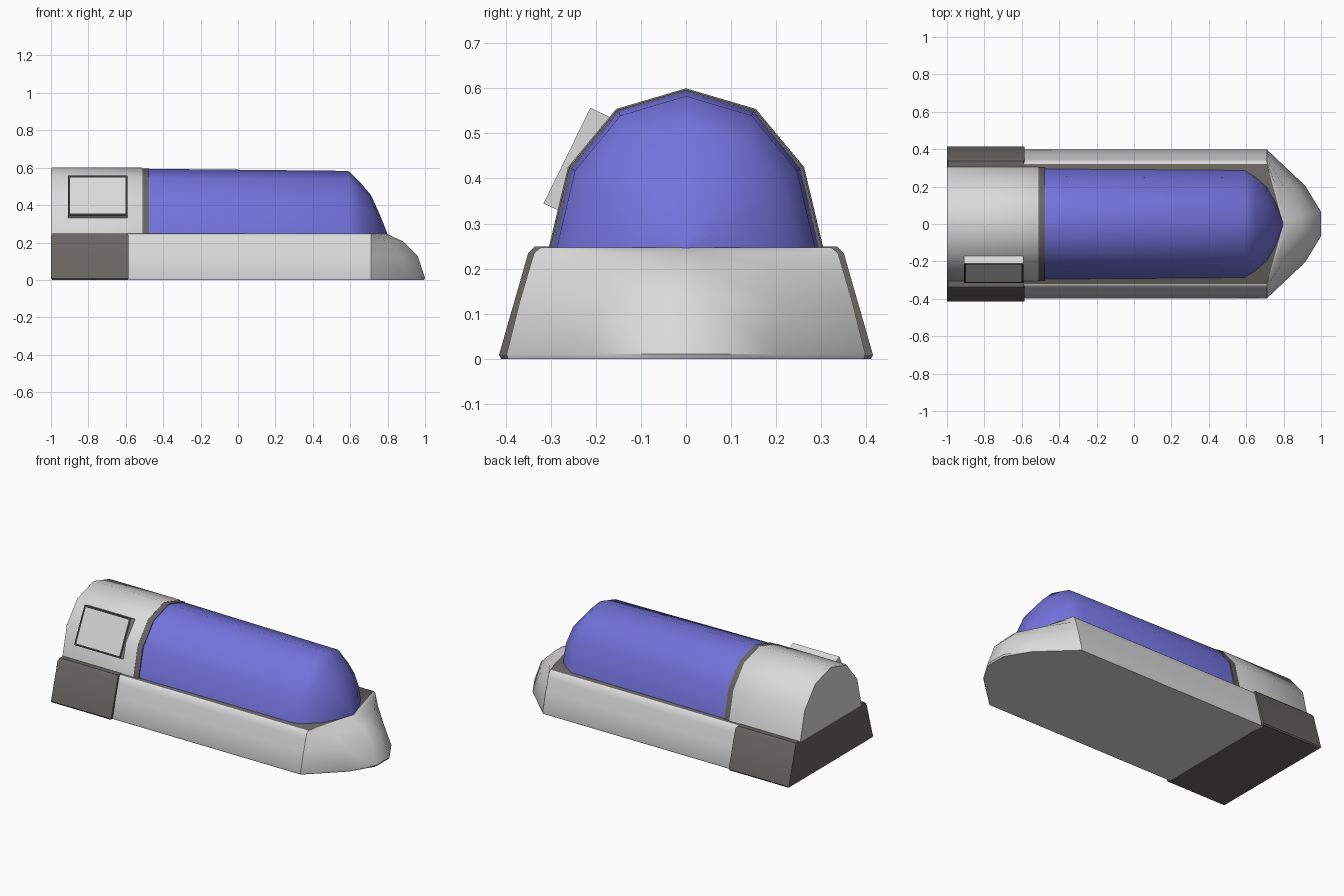
import bpy, bmesh, math
from mathutils import Vector

if "Cube" in bpy.data.objects:
    bpy.data.objects.remove(bpy.data.objects["Cube"])


def mat(name, rgb):
    m = bpy.data.materials.new(name)
    m.diffuse_color = (*rgb, 1)
    m.use_nodes = True
    m.node_tree.nodes["Principled BSDF"].inputs["Base Color"].default_value = m.diffuse_color
    return m


LIGHT = mat("light grey", (0.70, 0.70, 0.70))
DARK = mat("warm dark grey", (0.14, 0.13, 0.12))
BLUE = mat("canopy blue", (0.175, 0.17, 0.72))
BLACK = mat("frame black", (0.035, 0.037, 0.036))


def loft(name, rings, mats, angle, rule=None):
    """Skin a list of equal-length closed rings and cap both ends."""
    bm = bmesh.new()
    vs = [[bm.verts.new(p) for p in r] for r in rings]
    n = len(rings[0])
    for a, b in zip(vs, vs[1:]):
        for i in range(n):
            j = (i + 1) % n
            bm.faces.new((a[i], a[j], b[j], b[i]))
    bm.faces.new(vs[0])
    bm.faces.new(vs[-1])
    bmesh.ops.remove_doubles(bm, verts=bm.verts, dist=1e-5)
    bmesh.ops.recalc_face_normals(bm, faces=bm.faces)
    if rule:
        for f in bm.faces:
            f.material_index = rule(f)
    return finish(name, bm, mats, angle)


def finish(name, bm, mats, angle):
    me = bpy.data.meshes.new(name)
    bm.to_mesh(me)
    bm.free()
    for m in mats:
        me.materials.append(m)
    ob = bpy.data.objects.new(name, me)
    bpy.context.collection.objects.link(ob)
    bpy.ops.object.select_all(action='DESELECT')
    ob.select_set(True)
    bpy.context.view_layer.objects.active = ob
    bpy.ops.object.shade_smooth_by_angle(angle=math.radians(angle))
    return ob


# Hull: horizontal outlines stacked upward, pointed nose, dark deck on top
def hull_ring(z, w, shoulder, mid, tip):
    half = [(-0.60, w), (shoulder, w), mid, tip]
    pts = half + [(x, -y) for x, y in reversed(half)]
    return [(x, y, z) for x, y in pts]


hull_levels = [
    (0.0, 0.395, 0.71, (0.91, 0.205), (0.995, 0.065)),
    (0.01, 0.398, 0.71, (0.915, 0.205), (1.0, 0.065)),
    (0.13, 0.368, 0.71, (0.87, 0.195), (0.96, 0.055)),
    (0.205, 0.346, 0.71, (0.81, 0.185), (0.885, 0.04)),
    (0.235, 0.337, 0.71, (0.77, 0.17), (0.82, 0.025)),
    (0.247, 0.322, 0.71, (0.755, 0.16), (0.795, 0.01)),
]
loft("hull", [hull_ring(*l) for l in hull_levels], [LIGHT, DARK], 40,
     lambda f: 1 if f.normal.z > 0.98 and f.calc_center_median().z > 0.24 else 0)

# Rear engine block
loft("rear_block",
     [[(x, y, z) for x, y in ((-1 + b, -w), (-0.585 - b, -w), (-0.585 - b, w), (-1 + b, w))]
      for z, w, b in ((0, .41, .005), (.008, .415, 0), (.235, .35, 0), (.249, .336, .006))],
     [DARK], 30)

# Faceted arch section shared by cabin, collar and canopy
ARCH = [(0.305, 0.0), (0.262, 0.178), (0.155, 0.305), (0.0, 0.35)]
ARCH += [(-y, z) for y, z in reversed(ARCH[:-1])]


def arch(x, width, height):
    return [(x, y * width / 0.305, 0.245 + z * height / 0.35) for y, z in ARCH]


loft("rear_cabin", [arch(-1, .302, .35), arch(-.995, .305, .355), arch(-.515, .305, .355),
                    arch(-.51, .303, .353)], [LIGHT], 45)
loft("canopy_collar", [arch(-.52, .302, .352), arch(-.475, .302, .352)], [DARK], 45)
loft("canopy", [arch(-.48, .295, .349), arch(.59, .287, .338), arch(.65, .25, .28),
                arch(.71, .197, .21), arch(.76, .11, .10), arch(.797, .008, .008)],
     [BLUE], 50)

# Side hatch box on the front of the cabin, with a thin dark frame on its face
top, low = Vector((0, -0.212, 0.557)), Vector((0, -0.316, 0.345))
inward = Vector((0, 0.9, -0.44)) * 0.10
bm = bmesh.new()
rings = []
for off in (Vector(), inward):
    rings.append([bm.verts.new(p + off + Vector((x, 0, 0)))
                  for p, x in ((low, -.91), (low, -.59), (top, -.59), (top, -.91))])
face = bm.faces.new(rings[0])
bm.faces.new(rings[1][::-1])
for i in range(4):
    j = (i + 1) % 4
    bm.faces.new((rings[0][j], rings[0][i], rings[1][i], rings[1][j]))
bmesh.ops.recalc_face_normals(bm, faces=bm.faces)
for f in bmesh.ops.inset_region(bm, faces=[face], thickness=0.016)["faces"]:
    f.material_index = 1
finish("side_hatch", bm, [LIGHT, BLACK], 20)
